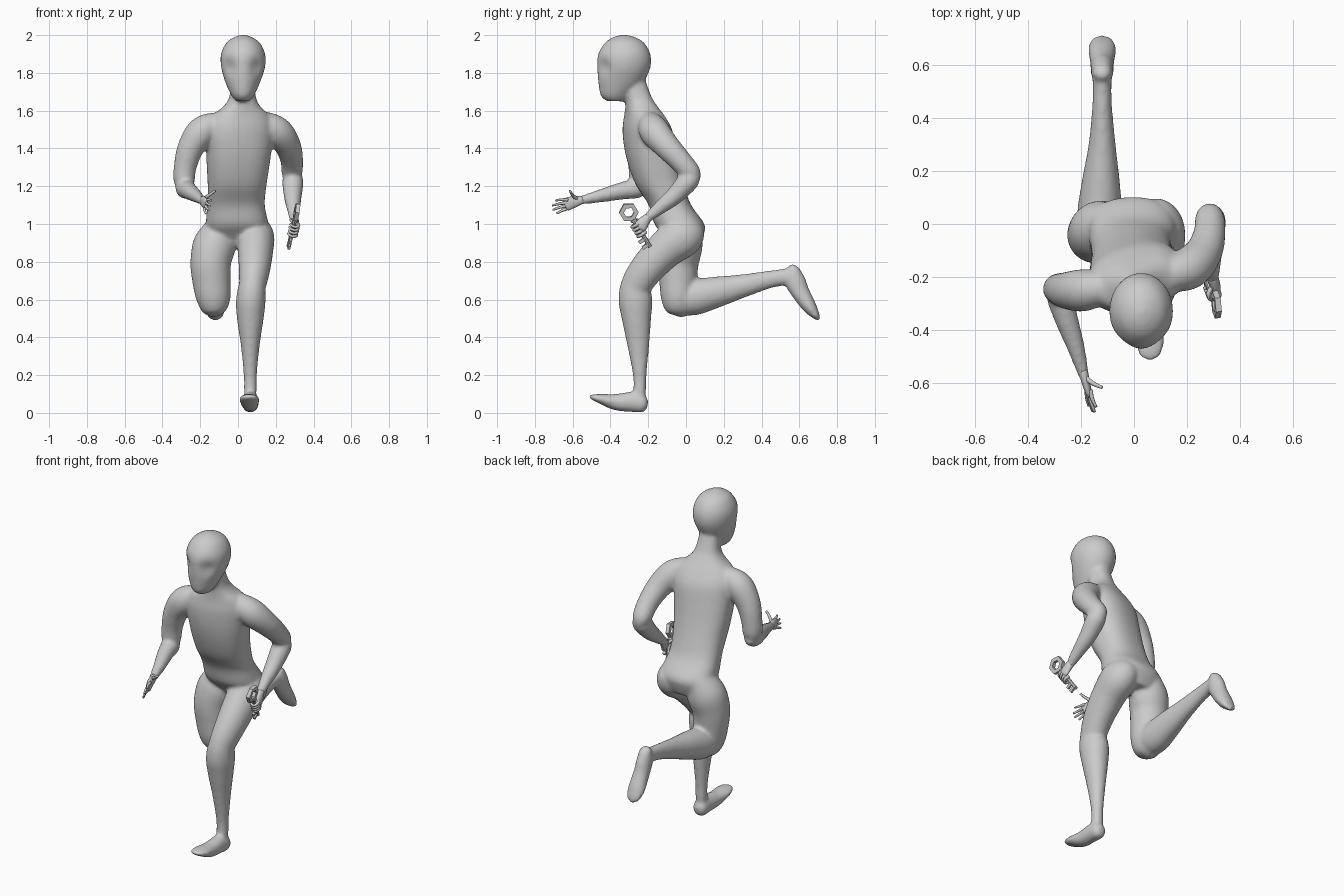
import bpy, bmesh, math
from mathutils import Vector, Matrix


def catmull(pts, steps):
    """Smoothly resample a list of equal-length tuples."""
    p = [pts[0]] + pts + [pts[-1]]
    out = []
    for i in range(1, len(p) - 2):
        for s in range(steps):
            t = s / steps
            out.append([0.5 * (2 * b + (c - a) * t + (2 * a - 5 * b + 4 * c - d) * t * t
                               + (3 * b - a - 3 * c + d) * t ** 3)
                        for a, b, c, d in zip(p[i - 1], p[i], p[i + 1], p[i + 2])])
    return out + [list(pts[-1])]


def loft(bm, sections, flat=False, power=2.0, twist=None, segs=24, steps=5):
    """Skin rings (x, y, z, radius, radius2) along a path; flat keeps rings level."""
    secs = catmull([s if len(s) == 5 else s + (s[3],) for s in sections], steps)
    cen = [Vector(s[:3]) for s in secs]
    side, rings = Vector((1, 0, 0)), []
    for i, s in enumerate(secs):
        tan = Vector((0, 0, 1)) if flat else \
            (cen[min(i + 1, len(cen) - 1)] - cen[max(i - 1, 0)]).normalized()
        if i == 0 and abs(tan.x) > 0.8:
            side = Vector((0, 1, 0))
        side = (side - tan * side.dot(tan)).normalized()
        u, w = side, tan.cross(side)
        if twist:
            r = Matrix.Rotation(twist(s[2]), 3, 'Z')
            u, w = r @ u, r @ w
        ring = []
        for k in range(segs):
            a = 2 * math.pi * k / segs
            c, n = math.cos(a), math.sin(a)
            ring.append(bm.verts.new(
                cen[i] + u * (s[3] * math.copysign(abs(c) ** (2 / power), c))
                + w * (s[4] * math.copysign(abs(n) ** (2 / power), n))))
        rings.append(ring)
    for a, b in zip(rings, rings[1:]):
        for k in range(segs):
            j = (k + 1) % segs
            bm.faces.new((a[k], a[j], b[j], b[k]))
    bm.faces.new(rings[0])
    bm.faces.new(rings[-1])
    return [v for r in rings for v in r]


def finish(bm, name, smooth=True):
    bmesh.ops.recalc_face_normals(bm, faces=bm.faces)
    me = bpy.data.meshes.new(name)
    bm.to_mesh(me)
    bm.free()
    for f in me.polygons:
        f.use_smooth = smooth
    ob = bpy.data.objects.new(name, me)
    bpy.context.collection.objects.link(ob)
    return ob


body = bmesh.new()

# torso and neck: leaning forward, chest twisted over the hips
loft(body, [(-.01, .0, .885, .09, .07), (-.005, -.012, .94, .15, .105),
            (-.005, -.035, 1.0, .165, .132), (-.01, -.085, 1.1, .152, .112),
            (-.005, -.135, 1.2, .155, .125), (.0, -.168, 1.3, .165, .13),
            (.005, -.19, 1.4, .174, .13), (.01, -.205, 1.5, .18, .122),
            (.015, -.22, 1.57, .155, .10), (.02, -.235, 1.62, .1, .083),
            (.024, -.252, 1.67, .07, .07), (.025, -.28, 1.76, .06, .065)],
     flat=True, power=2.4, segs=32,
     twist=lambda z: math.radians(15) * max(0, min(1, (z - 1.0) / .45)))

# head with two shallow eye hollows
head = loft(body, [(.025, -.37, 1.65, .035, .05), (.025, -.372, 1.68, .06, .08),
                   (.025, -.345, 1.75, .092, .119), (.027, -.33, 1.83, .116, .142),
                   (.027, -.327, 1.9, .117, .138), (.027, -.325, 1.96, .088, .103),
                   (.027, -.328, 1.99, .045, .055), (.027, -.33, 2.002, .008, .008)],
            flat=True, segs=48, steps=8)
for v in head:
    for sx in (-1, 1):
        d = (v.co - Vector((.027 + sx * .065, -.435, 1.83))).length
        v.co.y += .025 * math.exp(-(d / .042) ** 2)

# right leg, kicked back: thigh, shin, foot
loft(body, [(-.09, 0, 1.0, .07, .08), (-.122, -.02, .9, .112, .11), (-.144, -.04, .8, .108, .108),
            (-.14, -.042, .7, .102, .1), (-.13, -.04, .6, .09, .09),
            (-.13, -.03, .535, .06, .065), (-.13, -.03, .508, .015, .015)])
loft(body, [(-.13, -.11, .59, .02, .02), (-.13, -.07, .6, .07, .07), (-.13, .03, .61, .084, .095),
            (-.125, .15, .637, .073, .084), (-.12, .3, .672, .051, .062),
            (-.12, .45, .708, .037, .046), (-.12, .54, .72, .036, .046)])
loft(body, [(-.12, .572, .787, .01, .01), (-.12, .568, .765, .034, .033), (-.12, .578, .70, .043, .055),
            (-.12, .605, .64, .045, .049), (-.12, .655, .56, .052, .038),
            (-.12, .69, .512, .042, .02), (-.12, .704, .491, .012, .008)])

# left leg, planted: thigh, shin, foot
loft(body, [(.07, .01, 1.0, .07, .09), (.09, -.02, .94, .1, .115), (.092, -.11, .865, .095, .102),
            (.088, -.2, .77, .084, .092), (.078, -.262, .68, .072, .082),
            (.075, -.275, .62, .06, .065), (.075, -.275, .57, .02, .02)])
loft(body, [(.075, -.27, .74, .03, .03), (.075, -.275, .69, .065, .07), (.068, -.268, .6, .078, .09),
            (.065, -.262, .5, .071, .078), (.065, -.252, .35, .049, .057),
            (.065, -.245, .2, .035, .036), (.065, -.245, .12, .034, .034),
            (.065, -.25, .05, .03, .03)])
loft(body, [(.065, -.203, .042, .02, .02), (.065, -.225, .046, .042, .046), (.065, -.28, .058, .045, .054),
            (.062, -.37, .057, .048, .044), (.06, -.45, .074, .053, .027),
            (.06, -.497, .084, .038, .014), (.06, -.513, .086, .01, .006)])

# right arm, reaching forward: upper arm, forearm
loft(body, [(-.06, -.23, 1.535, .045), (-.13, -.242, 1.525, .066), (-.195, -.25, 1.485, .08),
            (-.252, -.25, 1.4, .07), (-.28, -.245, 1.3, .06), (-.285, -.245, 1.22, .054),
            (-.28, -.245, 1.165, .025)])
loft(body, [(-.285, -.2, 1.2, .025), (-.28, -.255, 1.19, .052), (-.26, -.34, 1.175, .046),
            (-.22, -.46, 1.147, .034), (-.192, -.56, 1.125, .022), (-.187, -.585, 1.12, .018)])

# left arm, elbow drawn back: upper arm, forearm
loft(body, [(.08, -.205, 1.54, .045), (.14, -.19, 1.53, .066), (.21, -.165, 1.487, .08),
            (.263, -.105, 1.415, .07), (.285, -.03, 1.335, .06), (.285, .03, 1.265, .053),
            (.285, .06, 1.23, .025)])
loft(body, [(.285, .065, 1.27, .025), (.29, .02, 1.235, .055), (.29, -.06, 1.15, .048),
            (.293, -.14, 1.085, .036), (.295, -.2, 1.035, .025), (.294, -.225, 1.015, .02)])

# fuse all the parts into one continuous skin
skin = finish(body, "runner_body")
rm = skin.modifiers.new("fuse", 'REMESH')
rm.mode = 'VOXEL'
rm.voxel_size = .01
rm.use_smooth_shade = True
sm = skin.modifiers.new("blend", 'SMOOTH')
sm.factor = .5
sm.iterations = 8


def digit(bm, pts, r):
    """A tapered finger through a few points."""
    n = len(pts) - 1
    loft(bm, [tuple(p) + (r * (1 - .45 * i / n),) for i, p in enumerate(pts)], segs=8, steps=3)


# right hand, open with spread fingers
rh = bmesh.new()
loft(rh, [(-.193, -.55, 1.127, .019, .021), (-.183, -.59, 1.118, .016, .03),
          (-.172, -.63, 1.105, .013, .034), (-.168, -.642, 1.1, .008, .026)], segs=16)
for base, tip in (((-.165, -.625, 1.128), (-.142, -.69, 1.125)),
                  ((-.168, -.63, 1.113), (-.148, -.708, 1.098)),
                  ((-.172, -.63, 1.097), (-.155, -.705, 1.075)),
                  ((-.176, -.625, 1.083), (-.17, -.685, 1.056))):
    mid = (Vector(base) + Vector(tip)) / 2 + Vector((-.004, 0, .002))
    digit(rh, [base, mid, tip], .0095)
digit(rh, [(-.185, -.575, 1.13), (-.155, -.6, 1.152), (-.12, -.615, 1.176)], .011)
finish(rh, "right_hand")

# key frame: local Z runs down the shaft, local X is the flat side
ring_c, tip = Vector((.31, -.303, 1.062)), Vector((.268, -.19, .88))
kz = (tip - ring_c).normalized()
kx = (Vector((1, 0, 0)) - kz * kz.x).normalized()
ky = kz.cross(kx)
frame = Matrix.Translation(ring_c) @ Matrix((kx, ky, kz)).transposed().to_4x4()
length = (tip - ring_c).length

# left hand, fist closed round the shaft
lh = bmesh.new()
loft(lh, [(.295, -.2, 1.037, .022, .022), (.303, -.222, 1.012, .02, .03),
          (.31, -.24, .988, .016, .034), (.31, -.25, .975, .009, .026)], segs=16)
for i in range(4):
    z = .075 + .02 * i
    digit(lh, [frame @ Vector(p) for p in ((.014, -.022, z), (.026, .004, z), (.014, .026, z),
                                           (-.008, .022, z), (-.02, .004, z))], .0105)
digit(lh, [frame @ Vector(p) for p in ((.0, -.03, .08), (-.018, -.014, .062), (-.014, .012, .055))], .011)
finish(lh, "left_hand")

# key: six-sided bow, collar, shaft and two teeth
key = bmesh.new()
hexes = []
for rad, x in ((.052, .011), (.052, -.011), (.027, -.011), (.027, .011)):
    hexes.append([key.verts.new((x, rad * math.sin(math.pi * k / 3), rad * math.cos(math.pi * k / 3)))
                  for k in range(6)])
for a, b in zip(hexes, hexes[1:] + hexes[:1]):
    for k in range(6):
        j = (k + 1) % 6
        key.faces.new((a[k], a[j], b[j], b[k]))
for r, z0, z1 in ((.017, .045, .059), (.0115, .04, length)):
    bmesh.ops.create_cone(key, cap_ends=True, segments=8, radius1=r, radius2=r, depth=z1 - z0,
                          matrix=Matrix.Translation((0, 0, (z0 + z1) / 2)))
for z in (length - .05, length - .015):
    bmesh.ops.create_cube(key, size=1, matrix=Matrix.Translation((0, .022, z))
                          @ Matrix.Diagonal((.013, .034, .018, 1)))
bmesh.ops.transform(key, matrix=frame, verts=key.verts)
finish(key, "key", smooth=False)
